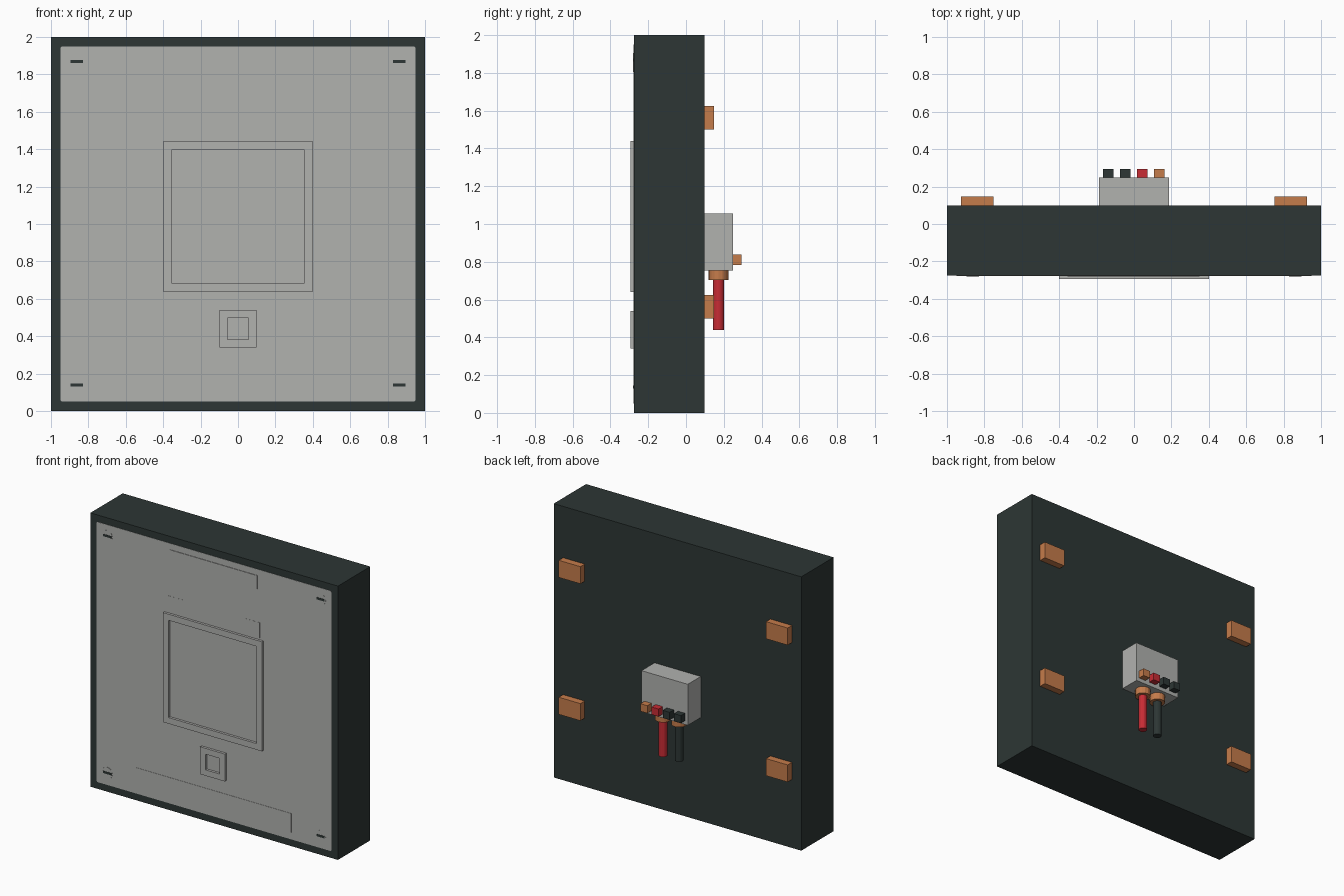
import bpy, bmesh, math

if "Cube" in bpy.data.objects:
    bpy.data.objects.remove(bpy.data.objects["Cube"])


def material(name, rgb):
    m = bpy.data.materials.new(name)
    m.diffuse_color = (*rgb, 1)
    m.use_nodes = True
    m.node_tree.nodes["Principled BSDF"].inputs["Base Color"].default_value = m.diffuse_color
    return m


DARK = material("dark charcoal", (0.026, 0.037, 0.035))
GREY = material("light grey", (0.44, 0.445, 0.43))
COPPER = material("copper orange", (0.56, 0.20, 0.07))
RED = material("red", (0.58, 0.025, 0.035))


def finish(name, bm, mat):
    bmesh.ops.recalc_face_normals(bm, faces=bm.faces)
    mesh = bpy.data.meshes.new(name)
    bm.to_mesh(mesh)
    bm.free()
    mesh.materials.append(mat)
    obj = bpy.data.objects.new(name, mesh)
    bpy.context.collection.objects.link(obj)
    return obj


def box(name, x, y, z, mat, corner=0):
    """Box from (min, max) pairs, with optional rounded corners seen from the front."""
    bm = bmesh.new()
    bmesh.ops.create_cube(bm, size=1)
    for v in bm.verts:
        v.co = [r[0] if c < 0 else r[1] for c, r in zip(v.co, (x, y, z))]
    if corner:
        edges = [e for e in bm.edges if abs(e.verts[0].co.y - e.verts[1].co.y) > 1e-5]
        bmesh.ops.bevel(bm, geom=edges, offset=corner, segments=4, profile=0.5, affect='EDGES')
    return finish(name, bm, mat)


def frame(name, x, y, z, border, mat):
    """Rectangular ring with an open middle."""
    bm = bmesh.new()
    loops = []
    for d in (0, border):
        for yy in y:
            a, b, c, e = x[0] + d, x[1] - d, z[0] + d, z[1] - d
            loops.append([bm.verts.new((px, yy, pz)) for px, pz in ((a, c), (b, c), (b, e), (a, e))])
    for p, q in ((0, 1), (1, 3), (3, 2), (2, 0)):
        for i in range(4):
            j = (i + 1) % 4
            bm.faces.new((loops[p][i], loops[p][j], loops[q][j], loops[q][i]))
    return finish(name, bm, mat)


def cylinder(name, centre, radius, depth, mat, sides=16, facing_front=False):
    bm = bmesh.new()
    bmesh.ops.create_cone(bm, cap_ends=True, segments=sides, radius1=radius, radius2=radius, depth=depth)
    obj = finish(name, bm, mat)
    obj.location = centre
    if facing_front:
        obj.rotation_euler.x = math.pi / 2
    return obj


FRONT, BACK = -0.275, 0.098
FACE = FRONT - 0.002

# Housing and front panel
box("housing", (-1, 1), (FRONT, BACK), (0, 2), DARK)
box("front_panel", (-0.95, 0.95), (FACE, FRONT + 0.01), (0.05, 1.95), GREY, corner=0.012)

# Raised frames and thin plates on the panel
frame("display_frame", (-0.40, 0.40), (-0.295, FACE + 0.001), (0.64, 1.44), 0.045, GREY)
frame("button_frame", (-0.10, 0.10), (-0.295, FACE + 0.001), (0.34, 0.54), 0.043, GREY)
box("title_plate", (-0.355, 0.35), (FRONT - 0.006, FRONT), (1.805, 1.905), GREY)
box("lower_plate", (-0.625, 0.625), (FACE - 0.002, FRONT), (0.10, 0.24), GREY)
for side, x in (("left", -0.315), ("right", 0.31)):
    box(side + "_indicator", (x - 0.06, x + 0.06), (FACE - 0.001, FRONT), (1.455, 1.565), GREY)

# Corner screws with dark slots, and rear mounting brackets
for sx in (-1, 1):
    for z in (0.138, 1.868):
        x = 0.862 * sx
        cylinder("screw_head", (x, FACE, z), 0.042, 0.002, GREY, facing_front=True)
        box("screw_slot", (x - 0.033, x + 0.033), (FACE - 0.003, FACE), (z - 0.008, z + 0.008), DARK)
    for z in (0.50, 1.50):
        xs = sorted((0.75 * sx, 0.925 * sx))
        box("mounting_bracket", xs, (BACK, 0.148), (z, z + 0.125), COPPER)

# Rear junction box with its row of terminals
box("junction_box", (-0.188, 0.186), (BACK, 0.248), (0.755, 1.055), GREY)
for x, mat in ((-0.138, DARK), (-0.047, DARK), (0.043, RED), (0.134, COPPER)):
    box("terminal", (x - 0.028, x + 0.028), (0.248, 0.295), (0.783, 0.838), mat)

# Cable glands and cables hanging below the junction box
for name, x, mat in (("red_cable", 0.065, RED), ("dark_cable", -0.065, DARK)):
    cylinder("cable_gland", (x, 0.172, 0.73), 0.053, 0.052, COPPER)
    cylinder(name, (x, 0.172, 0.575), 0.029, 0.27, mat)
